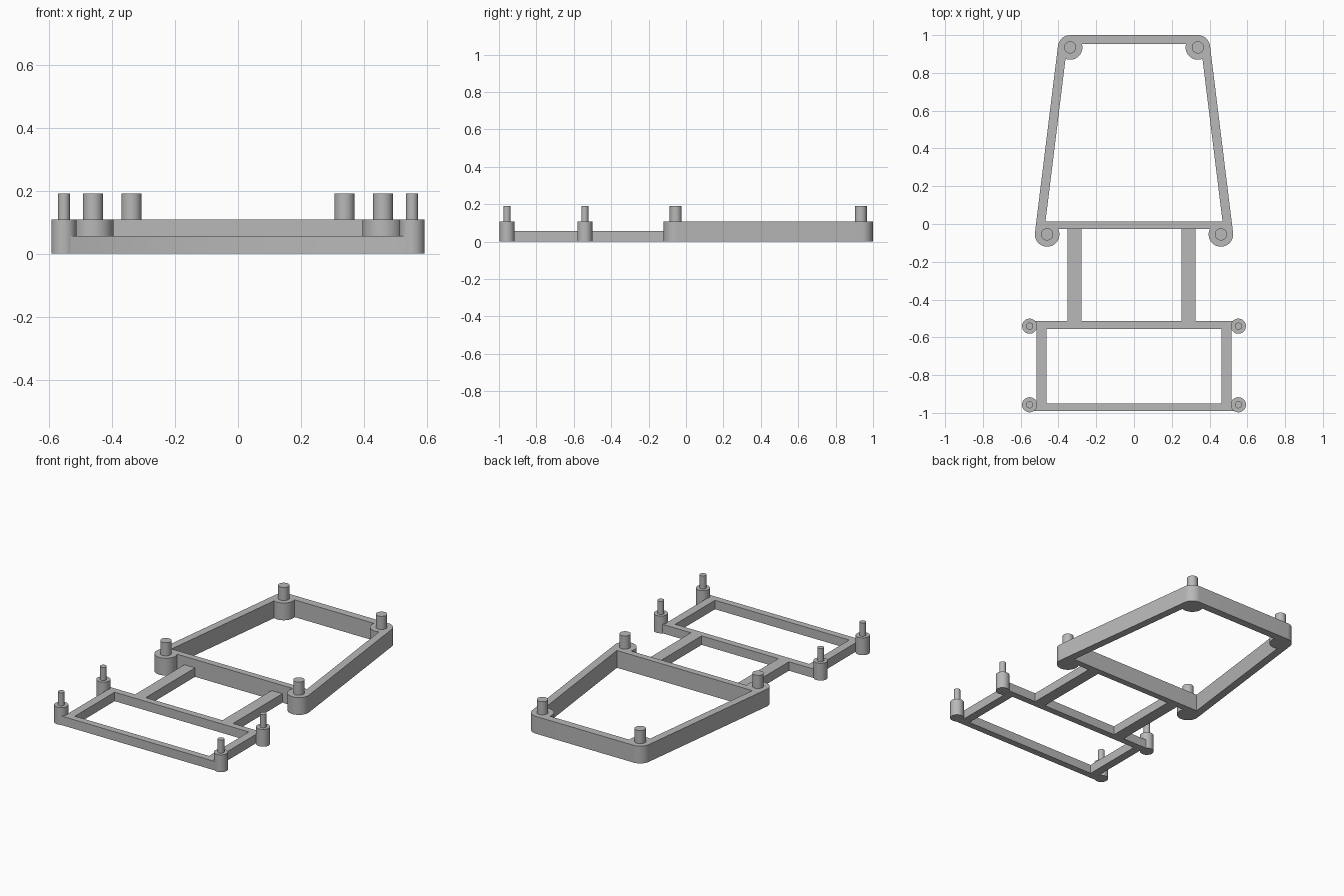
import bpy
from mathutils import Vector

if "Cube" in bpy.data.objects:
    bpy.data.objects.remove(bpy.data.objects["Cube"])

# One grey plastic for everything
grey = bpy.data.materials.new("light grey plastic")
grey.use_nodes = True
colour = (0.48, 0.48, 0.48, 1)
grey.diffuse_color = colour
grey.node_tree.nodes["Principled BSDF"].inputs["Base Color"].default_value = colour

TALL, LOW, PIN_TOP = 0.108, 0.056, 0.19


def prism(name, outline, bottom, top):
    """Extrude a counter-clockwise outline upwards."""
    n = len(outline)
    verts = [(x, y, z) for z in (bottom, top) for x, y in outline]
    faces = [list(range(n))[::-1], list(range(n, 2 * n))]
    faces += [(i, (i + 1) % n, n + (i + 1) % n, n + i) for i in range(n)]
    mesh = bpy.data.meshes.new(name)
    mesh.from_pydata(verts, [], faces)
    mesh.materials.append(grey)
    obj = bpy.data.objects.new(name, mesh)
    bpy.context.collection.objects.link(obj)
    return obj


def bar(name, x0, x1, y0, y1, height):
    return prism(name, [(x0, y0), (x1, y0), (x1, y1), (x0, y1)], 0, height)


def post(name, x, y, radius, bottom, top):
    bpy.ops.mesh.primitive_cylinder_add(vertices=64, radius=radius, depth=top - bottom,
                                        location=(x, y, (bottom + top) / 2))
    obj = bpy.context.object
    obj.name = name
    obj.data.materials.append(grey)
    return obj


def activate(obj):
    bpy.ops.object.select_all(action='DESELECT')
    obj.select_set(True)
    bpy.context.view_layer.objects.active = obj


def smooth(obj):
    activate(obj)
    bpy.ops.object.shade_smooth_by_angle(angle=0.6)


def fuse(name, parts):
    """Union the parts into one clean solid."""
    base = parts[0]
    activate(base)
    for part in parts[1:]:
        mod = base.modifiers.new("union", 'BOOLEAN')
        mod.operation, mod.solver, mod.object = 'UNION', 'EXACT', part
        bpy.ops.object.modifier_apply(modifier=mod.name)
        bpy.data.objects.remove(part)
    base.name = name
    smooth(base)


# Rear frame: tapered rails tangent to four round bosses
BOSS, INNER = 0.065, 0.017
back, near = Vector((0.338, 0.935)), Vector((0.46, -0.055))
along = (back - near).normalized()
out = Vector((along.y, -along.x))
rail = [near + out * INNER, near + out * BOSS, back + out * BOSS, back + out * INNER]
parts = [bar("back_rail", -back.x, back.x, back.y + INNER, back.y + BOSS, TALL),
         bar("cross_rail", -0.485, 0.485, -0.027, 0.013, TALL)]
for side in (-1, 1):
    outline = [(side * p.x, p.y) for p in rail]
    parts.append(prism("side_rail", outline[::side], 0, TALL))
    for p in (back, near):
        parts.append(post("boss", side * p.x, p.y, BOSS, 0, TALL))
fuse("rear_frame", parts)

# Front frame: low rectangle with four slim standoffs
FX, FY = 0.5525, (-0.541, -0.957)
parts = [bar("front_rail", -FX, FX, -0.991, -0.949, LOW),
         bar("middle_rail", -FX, FX, -0.556, -0.514, LOW)]
for side in (-1, 1):
    x0, x1 = sorted((side * 0.464, side * 0.516))
    parts.append(bar("end_rail", x0, x1, -0.97, -0.535, LOW))
    for y in FY:
        parts.append(post("standoff", side * FX, y, 0.04, 0, TALL))

# Two links reaching back to the rear frame
for x in (-0.352, 0.252):
    parts.append(bar("link", x, x + 0.074, -0.535, -0.027, LOW))
fuse("front_frame_and_links", parts)

# Locating pins on all bosses and standoffs
for side, label in ((-1, "right"), (1, "left")):
    for p, place in ((back, "back"), (near, "middle")):
        smooth(post(f"{place}_{label}_pin", side * p.x, p.y, 0.032, TALL, PIN_TOP))
    for y, place in zip(FY, ("inner", "front")):
        smooth(post(f"{place}_{label}_thin_pin", side * FX, y, 0.019, TALL, PIN_TOP))
